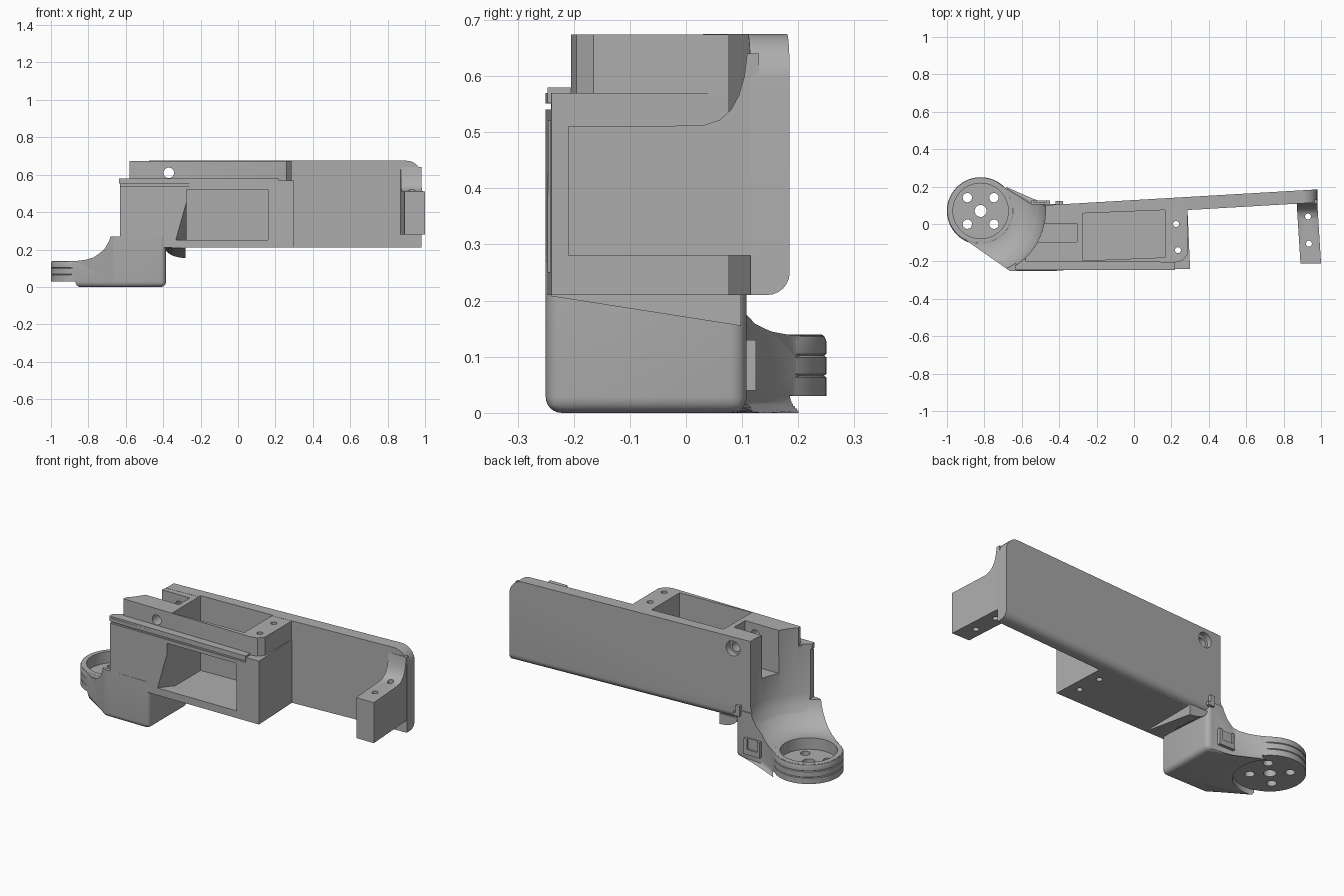
import bpy, bmesh, math

old = bpy.data.objects.get("Cube")
if old:
    bpy.data.objects.remove(old, do_unlink=True)

grey = bpy.data.materials.new("plain_grey")
grey.use_nodes = True
COLOR = (0.42, 0.42, 0.42, 1)
grey.diffuse_color = COLOR
grey.node_tree.nodes["Principled BSDF"].inputs["Base Color"].default_value = COLOR

PX, PY = -0.82, 0.07          # pivot centre


def make(name, bm):
    bmesh.ops.recalc_face_normals(bm, faces=bm.faces)
    me = bpy.data.meshes.new(name)
    bm.to_mesh(me)
    bm.free()
    me.materials.append(grey)
    ob = bpy.data.objects.new(name, me)
    bpy.context.collection.objects.link(ob)
    return ob


def prism(name, pts, lo, hi, axis="z", warp=None, bevel=None, radius=0.03):
    """Extrude a 2D outline along an axis, optionally round chosen edges and warp."""
    place = {"z": lambda a, b, t: (a, b, t),
             "y": lambda a, b, t: (a, t, b),
             "x": lambda a, b, t: (t, a, b)}[axis]
    bm = bmesh.new()
    ends = [[bm.verts.new(place(a, b, t)) for a, b in pts] for t in (lo, hi)]
    for ring in ends:
        bm.faces.new(ring)
    n = len(pts)
    for i in range(n):
        j = (i + 1) % n
        bm.faces.new((ends[0][i], ends[0][j], ends[1][j], ends[1][i]))
    if bevel:
        edges = [e for e in bm.edges if bevel(*[v.co for v in e.verts])]
        bmesh.ops.bevel(bm, geom=edges, offset=radius, segments=6, profile=0.5,
                        affect="EDGES", clamp_overlap=True)
    if warp:
        for v in bm.verts:
            warp(v.co)
    return make(name, bm)


def box(name, x0, x1, y0, y1, z0, z1, warp=None):
    return prism(name, [(x0, y0), (x1, y0), (x1, y1), (x0, y1)], z0, z1, warp=warp)


def circle(cx, cy, r, n=32):
    return [(cx + r * math.cos(math.tau * i / n), cy + r * math.sin(math.tau * i / n))
            for i in range(n)]


def lathe(name, profile, n=96):
    """Solid of revolution about the pivot axis."""
    bm = bmesh.new()
    rings = [[bm.verts.new((x, y, z)) for x, y in circle(PX, PY, r, n)] for r, z in profile]
    for a, b in zip(rings, rings[1:]):
        for i in range(n):
            j = (i + 1) % n
            bm.faces.new((a[i], a[j], b[j], b[i]))
    bm.faces.new(rings[0])
    bm.faces.new(rings[-1])
    return make(name, bm)


def combine(target, other, op="DIFFERENCE", keep=False):
    mod = target.modifiers.new("join", "BOOLEAN")
    mod.operation, mod.object, mod.solver = op, other, "EXACT"
    bpy.context.view_layer.objects.active = target
    bpy.ops.object.modifier_apply(modifier=mod.name)
    if not keep:
        bpy.data.objects.remove(other, do_unlink=True)


def slant(co):                # back face drifts backwards towards +x
    co.y += 0.128 + 0.058 * co.x


# Long back plate with a rounded top corner and a rounded lower back edge
corner = [(0.90 + 0.08 * math.sin(t * math.pi / 16), 0.595 + 0.08 * math.cos(t * math.pi / 16))
          for t in range(9)]
housing = prism("housing", [(-0.6, 0.675)] + corner + [(0.98, 0.21), (-0.6, 0.21)],
                -0.07, 0, "y", slant,
                lambda a, b: max(a.z, b.z) < 0.22 and min(a.y, b.y) > -0.01, 0.04)

# Box body: wide lower part, narrower upper part, front rail
combine(housing, prism("lower", [(-0.63, -0.25), (0.30, -0.24), (0.285, 0.10), (-0.63, 0.06)],
                       0.21, 0.57), "UNION")
combine(housing, prism("upper", [(-0.58, -0.2), (0.22, -0.205), (0.26, -0.195), (0.285, -0.165),
                                 (0.285, 0.10), (-0.58, 0.06)], 0.5, 0.674), "UNION")
combine(housing, box("rail", -0.635, 0.22, -0.247, -0.19, 0.552, 0.58), "UNION")
combine(housing, box("rail_groove", -0.7, 0.22, -0.3, -0.238, 0.541, 0.551))

# Concave sweep around the pivot
sweep = lathe("sweep_cutter", [(0.185, 0.139), (0.215, 0.145), (0.25, 0.158), (0.28, 0.18),
                               (0.31, 0.21), (0.332, 0.25), (0.345, 0.3), (0.347, 0.8)])
combine(housing, sweep, keep=True)


# Open-topped cavity, splayed front window, side channel
def tilt(co):
    co.y += 0.04 * co.x


def splay(co):
    if co.y > -0.2:
        co.x = max(co.x, -0.275)


combine(housing, box("cavity", -0.275, 0.165, -0.185, 0.068, 0.25, 0.8, tilt))
combine(housing, prism("window", [(-0.35, 0.251), (0.16, 0.251), (0.16, 0.52), (-0.275, 0.52)],
                       -0.27, -0.17, "y", splay))
combine(housing, box("channel", -0.75, -0.305, -0.095, 0.004, 0.43, 0.8))

# Clamp screw hole with counterbore, and vertical screw holes
combine(housing, prism("clamp_hole", circle(-0.37, 0.61, 0.028), -0.4, 0.4, "y"))
combine(housing, prism("counterbore", circle(-0.37, 0.61, 0.042), 0.075, 0.4, "y"))
for x, y in ((0.225, 0.0), (0.235, -0.14)):
    combine(housing, prism("screw_hole", circle(x, y, 0.016, 20), 0, 0.9))


# End post on the far end of the plate
def lean(co):
    co.x -= 0.0625 * (co.y - 0.11)


post = prism("end_post", [(-0.21, 0.28), (0.13, 0.28), (0.13, 0.64), (0.109, 0.64), (0.104, 0.6),
                          (0.094, 0.565), (0.08, 0.54), (0.06, 0.522), (0.03, 0.512),
                          (-0.21, 0.51)], 0.87, 0.98, "x", lean)
for x, y in ((0.93, 0.04), (0.935, -0.105)):
    combine(post, prism("post_hole", circle(x, y, 0.016, 20), 0, 0.9))

# Neck block: pivot circle blended by tangents into the block under the body
R = 0.174
arc = [(PX + R * math.cos(math.radians(a)), PY + R * math.sin(math.radians(a)))
       for a in range(58, 236, 8)]
outline = [(-0.385, -0.25), (-0.385, 0.108), (-0.55, 0.108)] + arc + [(-0.665, -0.25)]
neck = prism("neck_block", outline, 0, 0.27, bevel=lambda a, b: max(a.z, b.z) < 0.01 or
             (a.x > -0.4 and b.x > -0.4 and abs(a.y - b.y) < 0.01), radius=0.028)
combine(neck, sweep)
combine(neck, prism("relief", circle(PX, PY, 0.185, 64), -0.1, 0.031))

# Pivot cup with grooved rim, recess and bolt holes
cup = lathe("pivot_cup", [(0.18, 0.03), (0.18, 0.063), (0.176, 0.066), (0.18, 0.069),
                          (0.18, 0.099), (0.176, 0.102), (0.18, 0.105), (0.18, 0.128),
                          (0.177, 0.136), (0.171, 0.14)])
combine(neck, cup, "UNION")
combine(neck, prism("recess", circle(PX, PY, 0.148, 64), 0.075, 0.3))
combine(neck, prism("axle_hole", circle(PX, PY, 0.032), -0.1, 0.3))
for sx in (-1, 1):
    for sy in (-1, 1):
        combine(neck, prism("bolt_hole", circle(PX + 0.071 * sx, PY + 0.071 * sy, 0.025, 24),
                            -0.1, 0.3))

# Curved gusset between neck block and body underside, deeper towards the back
curve = [(-0.28 - 0.11 * math.sin(t * math.pi / 16), 0.155 + 0.056 * math.cos(t * math.pi / 16))
         for t in range(9)]
curve = [(-0.39 + 0.11 * (1 - math.sin(t * math.pi / 16)),
          0.155 + 0.056 * (1 - math.cos(t * math.pi / 16))) for t in range(8, -1, -1)]


def taper(co):
    if co.y < 0:
        co.z = 0.215 - (0.215 - co.z) * 0.12


gusset = prism("gusset", [(-0.41, 0.155), (-0.41, 0.215), (-0.28, 0.215)] + curve[::-1],
               -0.24, 0.098, "y", taper)

# Small catches on the back
catch = box("lower_catch", -0.55, -0.45, 0.1, 0.125, 0.04, 0.13)
combine(catch, box("catch_slot", -0.535, -0.47, 0.115, 0.2, 0.07, 0.2))
hook = prism("upper_catch", [(-0.42, 0.24), (-0.38, 0.24), (-0.38, 0.26), (-0.395, 0.26),
                             (-0.395, 0.3), (-0.42, 0.3)], 0.09, 0.122, "y")

for ob in (housing, post, neck, gusset, catch, hook):
    bpy.ops.object.select_all(action="DESELECT")
    ob.select_set(True)
    bpy.context.view_layer.objects.active = ob
    bpy.ops.object.shade_smooth_by_angle(angle=math.radians(32))
